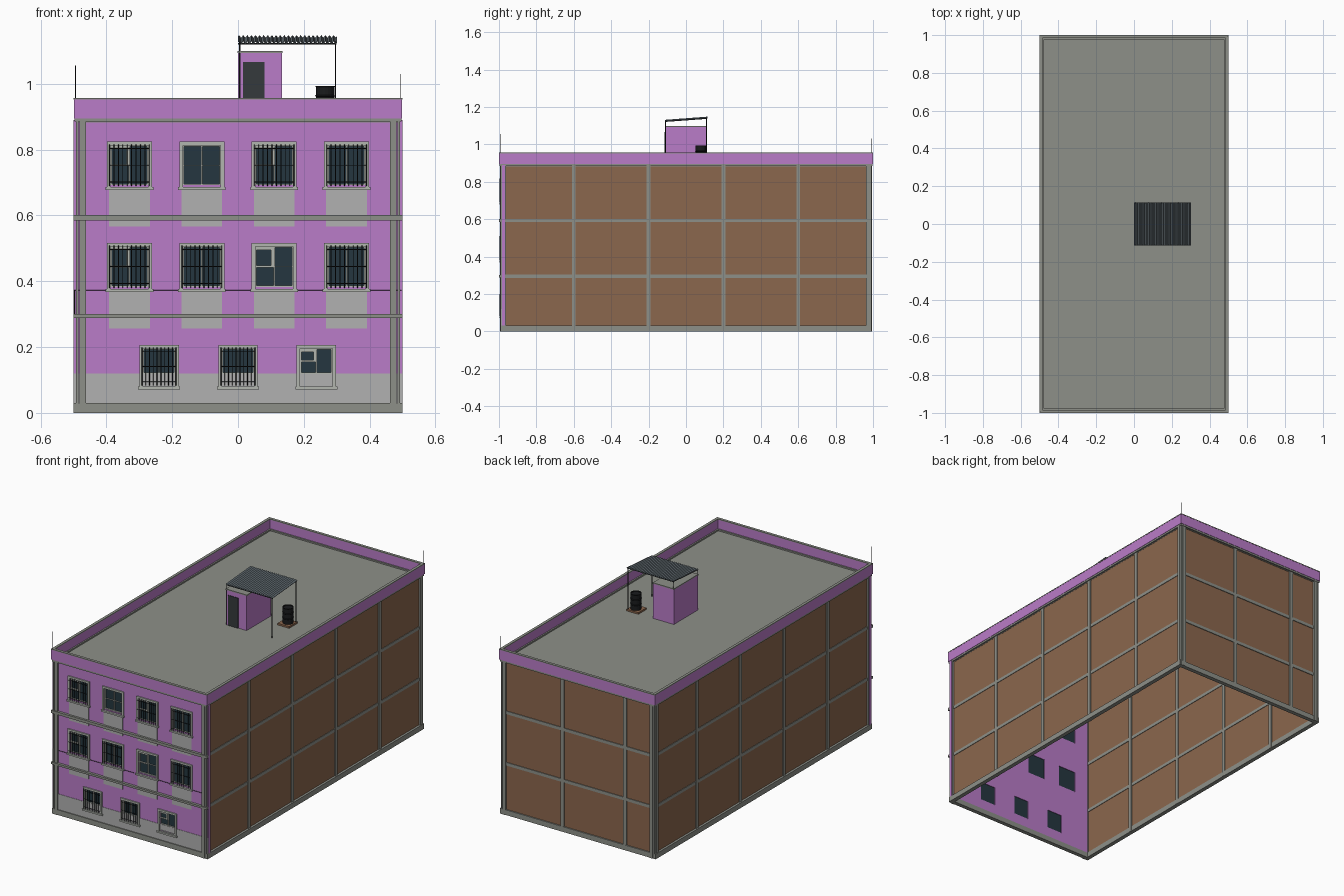
import bpy, bmesh, math
from mathutils import Matrix, Vector

if "Cube" in bpy.data.objects:
    bpy.data.objects.remove(bpy.data.objects["Cube"])


def material(name, r, g, b):
    m = bpy.data.materials.new(name)
    m.diffuse_color = (r, g, b, 1)
    m.use_nodes = True
    m.node_tree.nodes["Principled BSDF"].inputs["Base Color"].default_value = m.diffuse_color
    return m


PURPLE = material("purple_paint", 0.49, 0.20, 0.58)
BRICK = material("brick", 0.26, 0.135, 0.075)
CONCRETE = material("concrete", 0.27, 0.28, 0.25)
PLASTER = material("plaster", 0.44, 0.44, 0.44)
FRAME = material("window_frame", 0.45, 0.47, 0.43)
GLASS = material("glass", 0.018, 0.037, 0.05)
IRON = material("iron", 0.01, 0.011, 0.012)
DOOR = material("door_paint", 0.035, 0.042, 0.045)
SHEET = material("roof_sheet", 0.13, 0.16, 0.18)


def finish(name, bm, mat):
    me = bpy.data.meshes.new(name)
    bm.to_mesh(me)
    bm.free()
    ob = bpy.data.objects.new(name, me)
    bpy.context.collection.objects.link(ob)
    if mat:
        me.materials.append(mat)
    return ob


def boxes(name, items, mat):
    """One object from boxes given as (x0, x1, y0, y1, z0, z1)."""
    bm = bmesh.new()
    for x0, x1, y0, y1, z0, z1 in items:
        c = Matrix.Translation(((x0 + x1) / 2, (y0 + y1) / 2, (z0 + z1) / 2))
        bmesh.ops.create_cube(bm, size=1, matrix=c @ Matrix.Diagonal((x1 - x0, y1 - y0, z1 - z0, 1)))
    return finish(name, bm, mat)


def rods(name, items, r, mat, sides=6):
    """Thin rods between pairs of points."""
    bm = bmesh.new()
    for a, b in items:
        a, b = Vector(a), Vector(b)
        d = b - a
        m = Matrix.Translation((a + b) / 2) @ d.to_track_quat('Z', 'Y').to_matrix().to_4x4()
        bmesh.ops.create_cone(bm, cap_ends=True, segments=sides, radius1=r, radius2=r, depth=d.length, matrix=m)
    return finish(name, bm, mat)


def ring(hx, hy, t, z0, z1):
    """Four boxes forming a rectangular rim of thickness t."""
    return [(-hx, hx, -hy, -hy + t, z0, z1), (-hx, hx, hy - t, hy, z0, z1),
            (-hx, -hx + t, -hy + t, hy - t, z0, z1), (hx - t, hx, -hy + t, hy - t, z0, z1)]


def centre(c, w, *rest):
    return (c - w / 2, c + w / 2) + rest


# Windows: centre x, bottom, top, width, barred, storey
windows = []
for i, x in enumerate((-0.33, -0.11, 0.11, 0.33)):
    windows.append((x, 0.681, 0.824, 0.137, i != 1, 3, i))
    windows.append((x, 0.372, 0.517, 0.137, i != 2, 2, i))
for i, x in enumerate((-0.24, 0.0, 0.238)):
    windows.append((x, 0.075, 0.207, 0.12, i != 2, 1, i))

# Front wall with window openings
B = 0.011
cutter = boxes("window_cutter", [centre(x, w - 2 * B, -1.1, -0.9, z0 + B, z1 - B)
                                 for x, z0, z1, w, *_ in windows], None)
cutter.hide_render = True
walls = [boxes("front_wall_upper", [(-0.5, 0.5, -0.985, -0.968, 0.03, 0.89)], PURPLE),
         boxes("front_wall_dado", [(-0.5, 0.5, -0.987, -0.98, 0.03, 0.12)], PLASTER)]
for wall in walls:
    mod = wall.modifiers.new("openings", 'BOOLEAN')
    mod.operation, mod.object, mod.solver = 'DIFFERENCE', cutter, 'EXACT'
    bpy.context.view_layer.objects.active = wall
    bpy.ops.object.modifier_apply(modifier="openings")
bpy.data.objects.remove(cutter)

# Window surrounds, sashes, glass, sill panels and security bars
surround, sash, glass, panels, bars = [], [], [], [], []
for x, z0, z1, w, barred, storey, i in windows:
    h = w / 2
    surround += [(x - h, x - h + B, -0.992, -0.98, z0, z1), (x + h - B, x + h, -0.992, -0.98, z0, z1),
                 (x - h + B, x + h - B, -0.992, -0.98, z1 - B, z1),
                 (x - h - 0.004, x + h + 0.004, -0.996, -0.98, z0 - 0.004, z0 + 0.005)]
    gl, gr, gb, gt = x - h + B, x + h - B, z0 + B, z1 - B
    glass.append((gl, gr, -0.975, -0.971, gb, gt))
    if storey > 1:
        panels.append(centre(x, 0.124, -0.988, -0.984, z0 - 0.115, z0 - 0.004))
    else:
        panels.append((gl, gr, -0.983, -0.975, gb - 0.006, gb + 0.032))
        gb += 0.032
    # sash rim and mullion
    t = 0.004
    sash += [(gl, gl + t, -0.982, -0.975, gb, gt), (gr - t, gr, -0.982, -0.975, gb, gt),
             (gl, gr, -0.982, -0.975, gt - t, gt), (gl, gr, -0.982, -0.975, gb, gb + t),
             centre(x, 0.004, -0.982, -0.975, gb, gt)]
    if not barred and storey > 1:
        sash.append((gl, gr, -0.981, -0.975, (gb + gt) / 2 - 0.001, (gb + gt) / 2 + 0.001))
    # partly opened upper left light
    if (storey, i) in ((3, 0), (3, 2), (2, 0), (2, 2), (1, 2)):
        zm = gb + (gt - gb) * 0.5
        sash += [(gl, x, -0.985, -0.978, zm - 0.003, zm + 0.003), (gl, x, -0.985, -0.978, gt - 0.011, gt - t),
                 (x - 0.009, x, -0.985, -0.978, zm, gt)]
    if barred:
        bl, br, bb, bt = x - h + 0.008, x + h - 0.008, z0 + 0.008, z1 - 0.008
        for k in range(10):
            bx = bl + (br - bl) * k / 9
            bars.append(((bx, -0.996, bb), (bx, -0.996, bt)))
        for f in (0.1, 0.5, 0.9):
            bz = bb + (bt - bb) * f
            bars.append(((bl, -0.995, bz), (br, -0.995, bz)))
boxes("window_surrounds", surround, FRAME)
boxes("window_sashes", sash, FRAME)
boxes("window_glass", glass, GLASS)
boxes("window_panels", panels, PLASTER)
rods("security_bars", bars, 0.0013, IRON, 4)

# Brick infill on sides and back
boxes("brick_walls", [(-0.487, -0.479, -0.968, 0.98, 0.02, 0.89), (0.479, 0.487, -0.968, 0.98, 0.02, 0.89),
                      (-0.48, 0.48, 0.977, 0.985, 0.02, 0.89)], BRICK)

# Concrete columns, storey beams and ground beam
cols, beams = [], []
for s in (-1, 1):
    for y in (-0.6, -0.2, 0.2, 0.6):
        cols.append(centre(s * 0.483, 0.018) + centre(y, 0.021, 0.0, 0.89))
    for t in (-1, 1):
        cols.append(centre(s * 0.472, 0.019) + centre(t * 0.984, 0.022, 0.0, 0.89))
        cols.append(centre(s * 0.487, 0.019) + centre(t * 0.972, 0.018, 0.0, 0.89))
        cols.append(centre(s * 0.489, 0.008) + centre(t * 0.987, 0.012, 0.0, 0.89))
    for z in (0.295, 0.593):
        beams.append(centre(s * 0.483, 0.014, -0.968, 0.98, z - 0.009, z + 0.009))
for x in (-0.3, 0.1):
    cols.append(centre(x, 0.021, 0.973, 0.991, 0.0, 0.89))
for z, h in ((0.295, 0.006), (0.593, 0.008)):
    beams.append((-0.48, 0.48, 0.974, 0.989, z - 0.009, z + 0.009))
    beams.append((-0.5, 0.5, -1.0, -0.98, z - h, z + h))
boxes("columns", cols, CONCRETE)
boxes("storey_beams", beams, CONCRETE)
boxes("ground_beam", ring(0.5, 0.992, 0.024, 0.0, 0.03), CONCRETE)

# Roof slab, cornice, parapet and coping
boxes("roof_slab", [(-0.488, 0.488, -0.988, 0.988, 0.882, 0.892)], CONCRETE)
boxes("cornice", ring(0.497, 0.997, 0.02, 0.885, 0.9), CONCRETE)
boxes("parapet", ring(0.499, 0.999, 0.014, 0.895, 0.952), PURPLE)
boxes("coping", ring(0.5, 1.0, 0.016, 0.952, 0.957), CONCRETE)

# Corner rods and the facade cable
rods("corner_rods", [((-0.494, -0.992, 0.95), (-0.494, -0.992, 1.055)),
                     ((0.493, 0.992, 0.95), (0.493, 0.992, 1.03))], 0.0012, IRON)
rods("facade_cable", [((-0.497, -0.988, 0.373), (0.497, -0.988, 0.373)),
                      ((-0.497, -0.988, 0.373), (-0.497, -0.988, 0.295))], 0.001, IRON, 4)

# Rooftop stair hut
boxes("stair_hut", [(0.0, 0.133, -0.111, 0.111, 0.89, 1.093)], PURPLE)
boxes("hut_roof", [(-0.001, 0.135, -0.112, 0.112, 1.093, 1.099)], CONCRETE)
boxes("hut_door", [(0.015, 0.08, -0.114, -0.11, 0.892, 1.067)], DOOR)

# Corrugated canopy, sloping up to the back
bm = bmesh.new()
rows = []
n = 96
for y, z in ((-0.113, 1.127), (0.115, 1.144)):
    rows.append([bm.verts.new((0.3 * k / n, y, z + 0.004 * math.sin(k / n * 24 * math.tau))) for k in range(n + 1)])
for k in range(n):
    bm.faces.new((rows[0][k], rows[0][k + 1], rows[1][k + 1], rows[1][k]))
canopy = finish("canopy_sheet", bm, SHEET)
canopy.modifiers.new("thickness", 'SOLIDIFY').thickness = 0.002

# Canopy posts and rails
posts = [((0.296, -0.11, 0.89), (0.296, -0.11, 1.123)), ((0.296, 0.11, 0.89), (0.296, 0.11, 1.139)),
         ((0.005, -0.11, 0.89), (0.005, -0.11, 1.123)), ((0.005, 0.11, 1.09), (0.005, 0.11, 1.139)),
         ((0.0, -0.11, 1.122), (0.3, -0.11, 1.122)), ((0.0, 0.11, 1.138), (0.3, 0.11, 1.138)),
         ((0.005, -0.11, 1.122), (0.005, 0.11, 1.138)), ((0.296, -0.11, 1.122), (0.296, 0.11, 1.138))]
rods("canopy_posts", posts, 0.0022, IRON)

# Water barrel: ribbed profile spun round, on a brick base
bx, by = 0.265, 0.08
boxes("barrel_base", [(bx - 0.04, bx + 0.035, by - 0.04, by + 0.035, 0.89, 0.902)], BRICK)
profile = [(0, 0.902), (0.028, 0.902), (0.028, 0.93), (0.031, 0.933), (0.028, 0.936), (0.028, 0.96),
           (0.031, 0.963), (0.028, 0.966), (0.028, 0.988), (0.03, 0.993), (0.026, 0.993), (0.026, 0.988), (0, 0.988)]
bm = bmesh.new()
vs = [bm.verts.new((bx + r, by, z)) for r, z in profile]
es = [bm.edges.new(p) for p in zip(vs, vs[1:])]
bmesh.ops.spin(bm, geom=vs + es, cent=(bx, by, 0), axis=(0, 0, 1), angle=math.tau, steps=20)
bmesh.ops.remove_doubles(bm, verts=bm.verts, dist=1e-5)
bmesh.ops.recalc_face_normals(bm, faces=bm.faces)
finish("water_barrel", bm, IRON)
